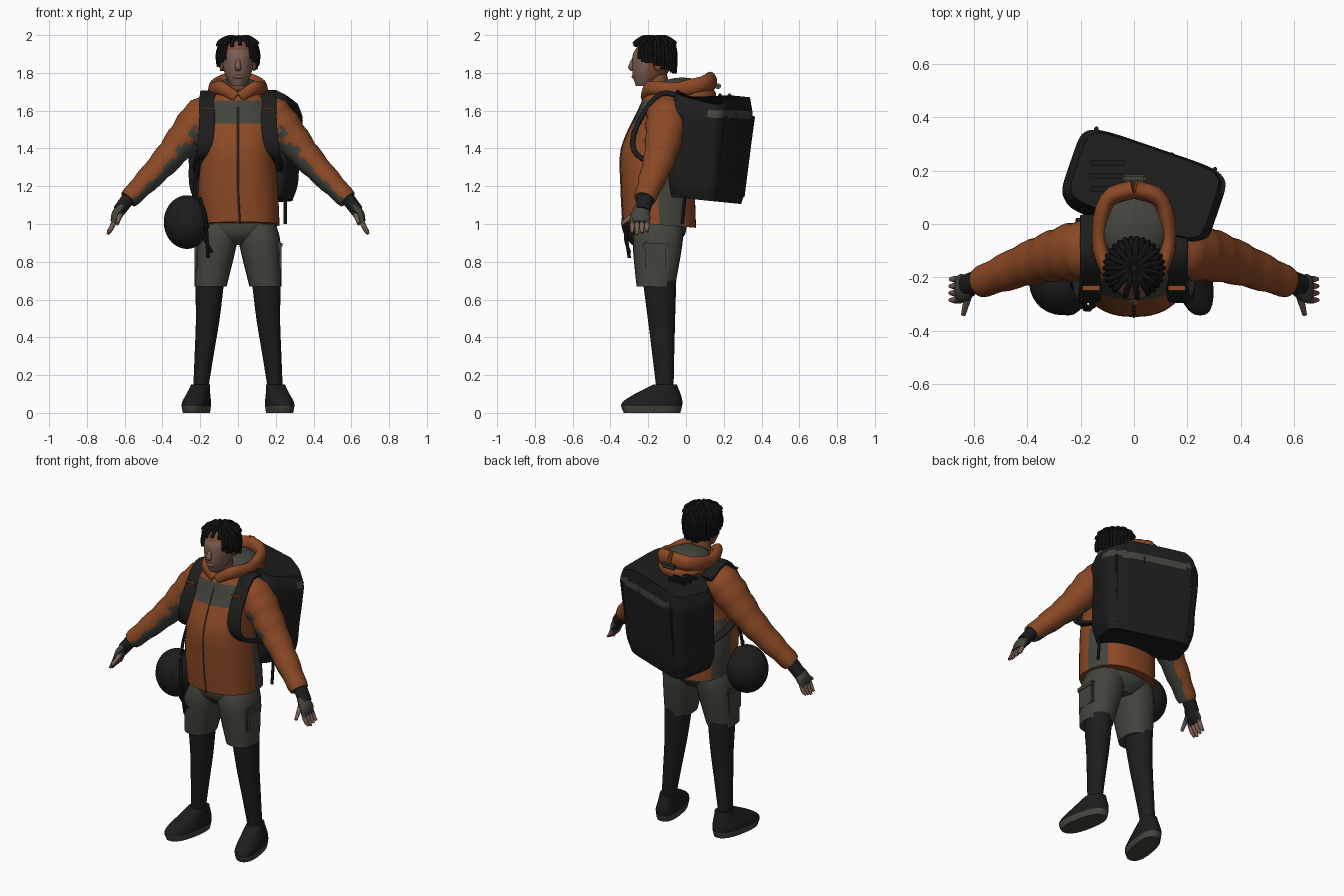
import bpy, bmesh, math
from math import sin, cos, pi, copysign
from mathutils import Vector, Matrix

cube = bpy.data.objects.get("Cube")
if cube:
    bpy.data.objects.remove(cube, do_unlink=True)


def material(name, red, green, blue):
    mat = bpy.data.materials.new(name)
    mat.use_nodes = True
    mat.diffuse_color = (red, green, blue, 1)
    shader = mat.node_tree.nodes["Principled BSDF"]
    shader.inputs["Base Color"].default_value = mat.diffuse_color
    shader.inputs["Roughness"].default_value = .9
    return mat


ORANGE = material("orange fabric", .26, .066, .018)
GREY = material("grey green fabric", .054, .058, .045)
BLACK = material("black fabric", .012, .012, .012)
HAIR = material("hair black", .009, .009, .009)
SKIN = material("face skin", .2, .11, .085)
WARM = material("warm skin", .2, .07, .035)
made = []


def finish(name, bm, materials, rule=None):
    """Turn a bmesh into an object, colouring faces by an optional rule."""
    bmesh.ops.recalc_face_normals(bm, faces=bm.faces)
    bm.normal_update()
    if rule:
        for face in bm.faces:
            face.material_index = int(rule(face.calc_center_median(), face.normal))
    mesh = bpy.data.meshes.new(name)
    bm.to_mesh(mesh)
    bm.free()
    for mat in materials:
        mesh.materials.append(mat)
    part = bpy.data.objects.new(name, mesh)
    bpy.context.scene.collection.objects.link(part)
    made.append(part)


def sample(values, u):
    """Smooth curve through numbers or vectors, u running from start to end."""
    last = len(values) - 1
    i = max(0, min(int(u * last), last - 1))
    t = u * last - i
    before, a, b, after = [values[0], *values, values[-1], values[-1]][i:i + 4]
    return (a + (b - before) * (t / 2) + (before * 2 - a * 5 + b * 4 - after) * (t * t / 2)
            + (a * 3 - before - b * 3 + after) * (t ** 3 / 2))


def tube(name, path, radii, *materials, depth=(1,), flat=False, ref=(0, 1, 0), sides=24, square=2,
         steps=16, rule=None, mirror=1, folds=0, adjust=None):
    """Loft rounded sections along a path; flat keeps every section level."""
    path = [Vector((x * mirror, y, z)) for x, y, z in path]
    bm = bmesh.new()
    loops = []
    for step in range(steps + 1):
        u = step / steps
        centre = sample(path, u)
        ahead, behind = sample(path, min(1, u + .02)), sample(path, max(0, u - .02))
        along = Vector((0, 0, 1)) if flat else (ahead - behind).normalized()
        across = Vector(ref)
        across = (across - along * across.dot(along)).normalized()
        wide = across.cross(along)
        radius = sample(radii, u) * (1 + folds * sin(step * 2))
        loop = []
        for k in range(sides):
            c, s = cos(2 * pi * k / sides), sin(2 * pi * k / sides)
            c, s = (copysign(abs(v) ** (2 / square), v) for v in (c, s))
            co = centre + wide * (c * radius) + across * (s * radius * sample(depth, u))
            loop.append(bm.verts.new(adjust(co) if adjust else co))
        loops.append(loop)
    for low, high in zip(loops, loops[1:]):
        for k in range(sides):
            bm.faces.new((low[k], low[k - 1], high[k - 1], high[k]))
    bm.faces.new(loops[0])
    bm.faces.new(loops[-1])
    finish(name, bm, materials, rule)


def ball(name, at, size, mat):
    bm = bmesh.new()
    bmesh.ops.create_uvsphere(bm, u_segments=28, v_segments=18, radius=1,
                              matrix=Matrix.LocRotScale(Vector(at), None, Vector(size)))
    finish(name, bm, [mat])


def box(name, at, size, mat):
    bm = bmesh.new()
    bmesh.ops.create_cube(bm, size=1, matrix=Matrix.LocRotScale(Vector(at), None, Vector(size)))
    bmesh.ops.bevel(bm, geom=bm.edges[:], offset=min(size) / 4, segments=2, affect='EDGES')
    finish(name, bm, [mat])


# Jacket body with grey chest yoke, grey rear side panels and front zip
def jacket_colour(c, normal):
    yoke = 1.535 < c.z < 1.645 and c.y < -.12 and abs(c.x) < .14
    panel = c.z < 1.35 and -.14 < c.y < -.02
    return yoke or panel


# The hem hangs lower at the back
hem = lambda co: co - Vector((0, 0, max(0, 1.1 - co.z) * (co.y + .2) * .8))
spine = [(.01, -.14, 1), (0, -.15, 1.2), (0, -.16, 1.4), (0, -.11, 1.6), (0, -.1, 1.71)]
girth = (.21, .21, .19, .19, .1)
thickness = (.92, .92, .95, .75, 1)
tube("jacket", spine, girth, ORANGE, GREY, depth=thickness, flat=True, sides=48, square=2.4, steps=32,
     rule=jacket_colour, adjust=hem)
zip_path = [(x, y - r * d, z) for (x, y, z), r, d in zip(spine, girth, thickness)]
tube("front_zip", zip_path, (.005,), GREY, sides=6)

# Lowered hood and collar
ball("hood_back", (0, .04, 1.68), (.14, .12, .07), ORANGE)
ball("hood_lining", (0, -.02, 1.715), (.13, .13, .06), GREY)
box("hood_tab", (0, .17, 1.73), (.09, .03, .03), GREY)

# Shorts seat
tube("shorts_seat", [(0, -.14, .89), (0, -.14, .95), (0, -.14, 1.05)], (.12, .19, .2), GREY, depth=(.72,), flat=True)

for side, label in ((1, "left_"), (-1, "right_")):
    tube(label + "hood_roll", [(.01, -.22, 1.67), (.09, -.19, 1.72), (.13, -.06, 1.71), (.1, .09, 1.74), (0, .13, 1.755)],
         (.02, .027, .03, .036), ORANGE, depth=(1.4,), ref=(0, 0, 1), folds=.05, mirror=side)
    # Sleeve with grey underside
    tube(label + "sleeve", [(.12, -.1, 1.6), (.2, -.1, 1.56), (.37, -.14, 1.35), (.58, -.22, 1.13)], (.08, .1, .077, .052),
         ORANGE, GREY, depth=(1.1,), sides=32, steps=24, folds=.04, mirror=side,
         rule=lambda c, normal: normal.z + .4 * normal.y < -.5 and abs(c.x) > .22)
    # Gloved hand with bare fingertips
    tube(label + "glove_wrist", [(.57, -.21, 1.15), (.63, -.23, 1.07)], (.037, .034), BLACK, depth=(1.2,), mirror=side)
    tube(label + "glove", [(.61, -.23, 1.09), (.64, -.24, 1.05), (.66, -.24, 1.01)], (.027, .03, .016), GREY, BLACK,
         depth=(1.5, 1.7, 2.8), mirror=side, rule=lambda c, normal: normal.x * c.x < -.2)
    for finger in range(4):
        y = -.285 + finger * .026
        tip = .945 + .008 * abs(finger - 1)
        tube(label + "finger", [(.65, y, 1.03), (.67, y, .98), (.69, y, tip)], (.013, .013, .007),
             SKIN, GREY, sides=10, mirror=side, rule=lambda c, normal: c.z > 1.005)
    tube(label + "thumb", [(.62, -.26, 1.06), (.64, -.34, 1)], (.016, .009), SKIN, GREY, sides=10, ref=(1, 0, 0),
         mirror=side, rule=lambda c, normal: c.y > -.29)
    # Shorts leg and cargo pocket
    tube(label + "shorts_leg", [(.1, -.14, 1), (.115, -.15, .9), (.145, -.16, .67)], (.1, .11, .085), GREY,
         depth=(1.2,), flat=True, square=2.3, mirror=side)
    box(label + "cargo_pocket", (side * .21, -.16, .83), (.04, .13, .15), GREY)
    box(label + "pocket_flap", (side * .212, -.16, .89), (.045, .14, .04), GREY)
    # Legging
    tube(label + "legging", [(.15, -.14, .7), (.16, -.13, .5), (.18, -.12, .3), (.2, -.11, .1)], (.077, .063, .05, .038),
         BLACK, depth=(1.15,), flat=True, mirror=side)
    # Shoe with a grey sole, toes turned out
    turn_out = lambda co: co - Vector((side * .17 * (co.y + .12), 0, 0))
    tube(label + "shoe", [(.21, -.18, 0), (.21, -.18, .05), (.205, -.15, .1), (.2, -.11, .15)], (.065, .07, .058, .048),
         BLACK, GREY, depth=(2.3, 2.3, 2.1, 1.3), flat=True, square=2.4, mirror=side, adjust=turn_out,
         rule=lambda c, normal: c.z < .04)
    for row in range(3):
        at = Vector((side * .2, -.25 + .04 * row, .095 + .016 * row))
        box(label + "shoe_lace", turn_out(at), (.06, .02, .012), BLACK)
    # Shoulder strap with orange tab
    tube(label + "pack_strap", [(.16, .03, 1.64), (.16, -.13, 1.69), (.165, -.26, 1.52), (.18, -.27, 1.38), (.21, -.13, 1.3),
                                (.2, .02, 1.25)], (.014, .014, .013, .006), BLACK, depth=(3,), ref=(1, 0, 0),
         square=4, steps=24, mirror=side)
    box(label + "strap_tab", (side * .16, -.24, 1.61), (.065, .02, .01), ORANGE)
    ball(label + "ear", (side * .085, -.15, 1.84), (.012, .02, .03), WARM)

# Neck, head and face
tube("neck", [(0, -.13, 1.62), (0, -.16, 1.82)], (.06, .055), WARM, flat=True)
tube("head", [(0, -.22, 1.73), (0, -.19, 1.8), (0, -.17, 1.9), (0, -.16, 1.97)], (.035, .072, .085, .055), SKIN, WARM,
     depth=(1.3,), flat=True, sides=32, rule=lambda c, normal: c.z > 1.925 or c.y > -.2)
tube("nose", [(0, -.28, 1.87), (0, -.29, 1.83), (0, -.28, 1.81)], (.01, .017, .012), SKIN, flat=True, sides=14)
ball("lips", (0, -.276, 1.78), (.027, .012, .011), SKIN)

# Hair: cap and hanging twisted locks
ball("hair_cap", (0, -.15, 1.915), (.098, .098, .075), HAIR)


def lock(angle, profile):
    path = [(.107 * reach * cos(angle), -.165 + .11 * reach * sin(angle), z) for reach, z in profile]
    tube("hair_lock", path, (.011,), HAIR, ref=(-sin(angle), cos(angle), 0), sides=8, steps=12)


for i in range(30):
    angle = 2 * pi * i / 30
    wave = .006 * sin(i * 2)
    front = -sin(angle)
    if front < .8:
        lock(angle, [(.2, 1.98), (.8, 1.96 + wave), (1, 1.9), (.96, 1.84 + .04 * front + wave)])
    if i % 2:
        lock(angle, [(.1, 1.985), (.5, 1.988 + wave / 4), (.9, 1.965), (1, 1.945 + wave)])


# Backpack: leaning, slightly turned block with a grey reflective band
def pack_shape(co):
    middle = Vector((.04, .145, 0))
    co = Matrix.Rotation(-.33, 3, 'Z') @ (co - middle) + middle
    side_drop = max(0, co.x - .2) + max(0, -.1 - co.x)
    co.z -= .1 * (co.y - .15) + 2.5 * side_drop * max(0, co.z - 1.5)
    return co


tube("backpack", [(.04, .105, 1.12), (.04, .145, 1.69)], (.25, .275, .28, .29, .29, .265), BLACK, GREY, depth=(.53,),
     flat=True, sides=64, square=6, steps=28, adjust=pack_shape,
     rule=lambda c, normal: 1.565 < c.z < 1.6 and c.y > .1 and c.x > -.12)
for x in (-.2, .1, .27):
    tube("pack_piping", [(x * .9, .235, 1.16), (x, .287, 1.6)], (.009,), BLACK, sides=8, adjust=pack_shape)
for row in range(3):
    box("pack_top_loop", (-.1, .13 + .05 * row, 1.68), (.13, .02, .02), BLACK)

# Helmet hanging from the right hip
ball("helmet", (-.27, -.22, 1.01), (.123, .122, .142), BLACK)
for row in range(3):
    ball("helmet_vent", (-.33 + .05 * row, -.32 - .006 * row, 1.04), (.005, .006, .014), GREY)

# Loose cords
cords = {
    "helmet_cord": [(-.21, -.2, 1.32), (-.23, -.22, 1.2), (-.22, -.25, 1.1)],
    "hanging_strap": [(-.2, -.28, 1.14), (-.17, -.32, 1), (-.16, -.3, .82)],
    "chin_strap": [(-.19, -.3, 1), (-.18, -.32, .93), (-.14, -.3, .85)],
    "dangling_strap": [(.25, 0, 1.2), (.25, -.02, 1)],
}
for name, path in cords.items():
    tube(name, path, (.009,), BLACK, sides=8, ref=(1, 0, 0))

# Smooth shading with sharp edges kept
bpy.ops.object.select_all(action='DESELECT')
for part in made:
    part.select_set(True)
bpy.context.view_layer.objects.active = made[0]
bpy.ops.object.shade_smooth_by_angle(angle=math.radians(40))
